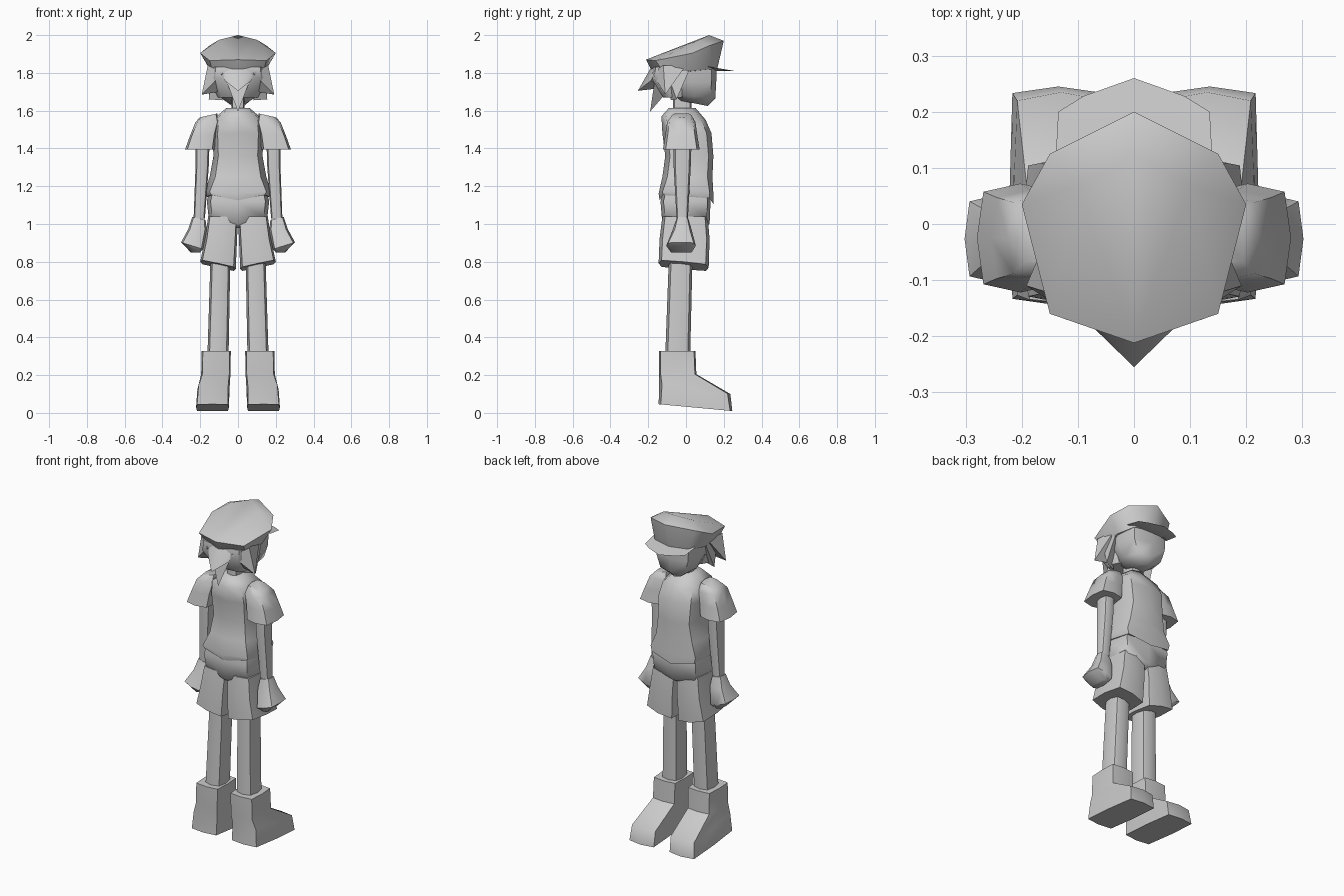
import bpy
import bmesh
import math

cube = bpy.data.objects.get("Cube")
if cube:
    bpy.data.objects.remove(cube, do_unlink=True)

# One plain clay colour for the whole figure
clay = bpy.data.materials.new("clay_grey")
clay.use_nodes = True
colour = (0.6, 0.6, 0.6, 1.0)
clay.diffuse_color = colour
clay.node_tree.nodes["Principled BSDF"].inputs["Base Color"].default_value = colour


def finish(name, bm, angle):
    """Turn a bmesh into a smooth-shaded object."""
    bmesh.ops.recalc_face_normals(bm, faces=bm.faces[:])
    mesh = bpy.data.meshes.new(name)
    bm.to_mesh(mesh)
    bm.free()
    mesh.materials.append(clay)
    obj = bpy.data.objects.new(name, mesh)
    bpy.context.collection.objects.link(obj)
    bpy.ops.object.select_all(action="DESELECT")
    obj.select_set(True)
    bpy.context.view_layer.objects.active = obj
    bpy.ops.object.shade_smooth_by_angle(angle=math.radians(angle))
    return obj


def ring(x0, x1, y0, y1, z, tilt_y=0, tilt_x=0, corner=0.8, dip=0):
    """Eight-sided section; tilts slope it, dip lowers its front and back middles."""
    cx, cy, rx, ry = (x0 + x1) / 2, (y0 + y1) / 2, (x1 - x0) / 2, (y1 - y0) / 2
    steps = [(1, 0), (1, 1), (0, 1), (-1, 1), (-1, 0), (-1, -1), (0, -1), (1, -1)]
    points = []
    for u, v in steps:
        k = corner if u and v else 1
        drop = dip if u == 0 else 0
        points.append((cx + u * k * rx, cy + v * k * ry,
                       z + v * k * tilt_y + u * k * tilt_x - drop))
    return points


def loft(name, rings, side=1, angle=55):
    """Skin a stack of sections; side mirrors it."""
    bm = bmesh.new()
    loops = [[bm.verts.new((side * x, y, z)) for x, y, z in r] for r in rings]
    n = len(loops[0])
    for a, b in zip(loops, loops[1:]):
        for i in range(n):
            j = (i + 1) % n
            bm.faces.new((a[i], a[j], b[j], b[i]))
    bm.faces.new(loops[0])
    bm.faces.new(loops[-1])
    return finish(name, bm, angle)


def hull(name, points, side=1, angle=40):
    """Small angular solid around a few points."""
    bm = bmesh.new()
    for x, y, z in points:
        bm.verts.new((side * x, y, z))
    result = bmesh.ops.convex_hull(bm, input=bm.verts[:])
    inner = [v for v in result["geom_interior"] if isinstance(v, bmesh.types.BMVert)]
    bmesh.ops.delete(bm, geom=inner, context="VERTS")
    return finish(name, bm, angle)


def both(points):
    """Add the mirrored twin of every off-centre point."""
    return points + [(-x, y, z) for x, y, z in points if x]


# Shirt, with a hem pointed at front and back
loft("shirt", [
    ring(-.06, .06, -.09, .05, 1.615),
    ring(-.125, .125, -.13, .105, 1.56, -.01),
    ring(-.135, .135, -.125, .135, 1.48),
    ring(-.13, .13, -.11, .145, 1.36),
    ring(-.15, .15, -.125, .14, 1.25),
    ring(-.175, .175, -.145, .145, 1.17, corner=.86, dip=.01),
    ring(-.165, .165, -.14, .145, 1.145, -.01, corner=.86, dip=.03)])

# Hips
loft("hips", [
    ring(-.15, .15, -.12, .12, 1.18, corner=.88),
    ring(-.165, .165, -.135, .13, 1.12, corner=.88),
    ring(-.155, .155, -.125, .125, 1.03, corner=.88, dip=.03),
    ring(-.10, .10, -.09, .09, .98)])

# Neck and head
loft("neck", [ring(-.035, .035, -.07, .03, z) for z in (1.58, 1.69)])
loft("head", [
    ring(-.045, .045, -.04, .115, 1.64, -.015),
    ring(-.10, .10, -.07, .155, 1.675, -.01),
    ring(-.135, .135, -.10, .16, 1.75),
    ring(-.14, .14, -.13, .165, 1.87)])

# Cap: tilted crown with a peak near the face
crown = both([(0, .2, 1.97), (.15, .125, 1.945), (.2, .035, 1.905),
              (.15, -.16, 1.865), (0, -.212, 1.87)])
band = both([(0, .165, 1.82), (.11, .14, 1.82), (.145, .03, 1.81),
             (.13, -.11, 1.79), (0, -.17, 1.79)])
top = both([(0, .122, 2.0), (.1, .07, 1.975), (0, 0, 1.94)])
hull("cap", crown + band + top, angle=50)
hull("cap_brim", both([(0, .26, 1.81), (.09, .228, 1.815), (.135, .2, 1.82),
                       (.14, .11, 1.835), (0, .1, 1.835), (0, .16, 1.81)]), angle=30)

# Hair behind the head
loft("hair_back", [
    ring(-.15, .15, -.18, .02, 1.83),
    ring(-.15, .15, -.19, .0, 1.77),
    ring(-.11, .11, -.12, -.01, 1.67)])
hull("hair_upper_spike", both([(.08, -.16, 1.82), (.072, -.185, 1.76),
                               (0, -.13, 1.72), (0, -.255, 1.705), (0, -.19, 1.82)]))
hull("hair_lower_spike", both([(.065, -.165, 1.765), (0, -.10, 1.7), (0, -.19, 1.595)]))

for label, side in (("left", 1), ("right", -1)):
    # Hair locks
    hull(label + "_hair_lock", [(.145, 0, 1.84), (.16, -.12, 1.84), (.08, -.18, 1.8),
                                (.192, -.11, 1.685), (.1, -.1, 1.7)], side)
    hull(label + "_hair_side_lock", [(.145, .02, 1.82), (.14, -.1, 1.8),
                                     (.155, -.05, 1.66), (.08, -.08, 1.655)], side)
    # Sleeve
    loft(label + "_sleeve", [
        ring(.11, .20, -.075, .03, 1.575, 0, -.01, .85),
        ring(.10, .225, -.10, .05, 1.54, 0, 0, .85),
        ring(.115, .255, -.11, .06, 1.47, 0, -.005, .85),
        ring(.125, .28, -.122, .072, 1.395, 0, 0, .85)], side)
    # Arm
    loft(label + "_arm", [
        ring(.15, .225, -.065, .03, 1.45),
        ring(.155, .225, -.065, .025, 1.3),
        ring(.175, .235, -.05, .01, 1.03)], side)
    # Hand
    loft(label + "_hand", [
        ring(.172, .242, -.05, .012, 1.03, 0, .008),
        ring(.165, .265, -.07, .03, .97, 0, 0),
        ring(.185, .302, -.105, .052, .885, 0, .018, .85),
        ring(.2, .25, -.08, .03, .85)], side)
    # Shorts
    loft(label + "_shorts_leg", [
        ring(0, .158, -.125, .115, 1.04, corner=.88),
        ring(.005, .175, -.14, .125, .92, corner=.88),
        ring(.012, .2, -.145, .12, .78, -.012, .02, .88)], side)
    # Leg
    loft(label + "_leg", [
        ring(.04, .145, -.09, .035, .84),
        ring(.05, .162, -.11, .022, .3)], side)
    # Boot with toe pointing forward
    loft(label + "_boot", [
        ring(.038, .192, -.142, .05, .328, corner=.92),
        ring(.04, .195, -.142, .055, .205, corner=.92),
        ring(.045, .215, -.142, .235, .125, -.025, corner=.92),
        ring(.048, .222, -.145, .245, .028, -.018, corner=.94)], side)
